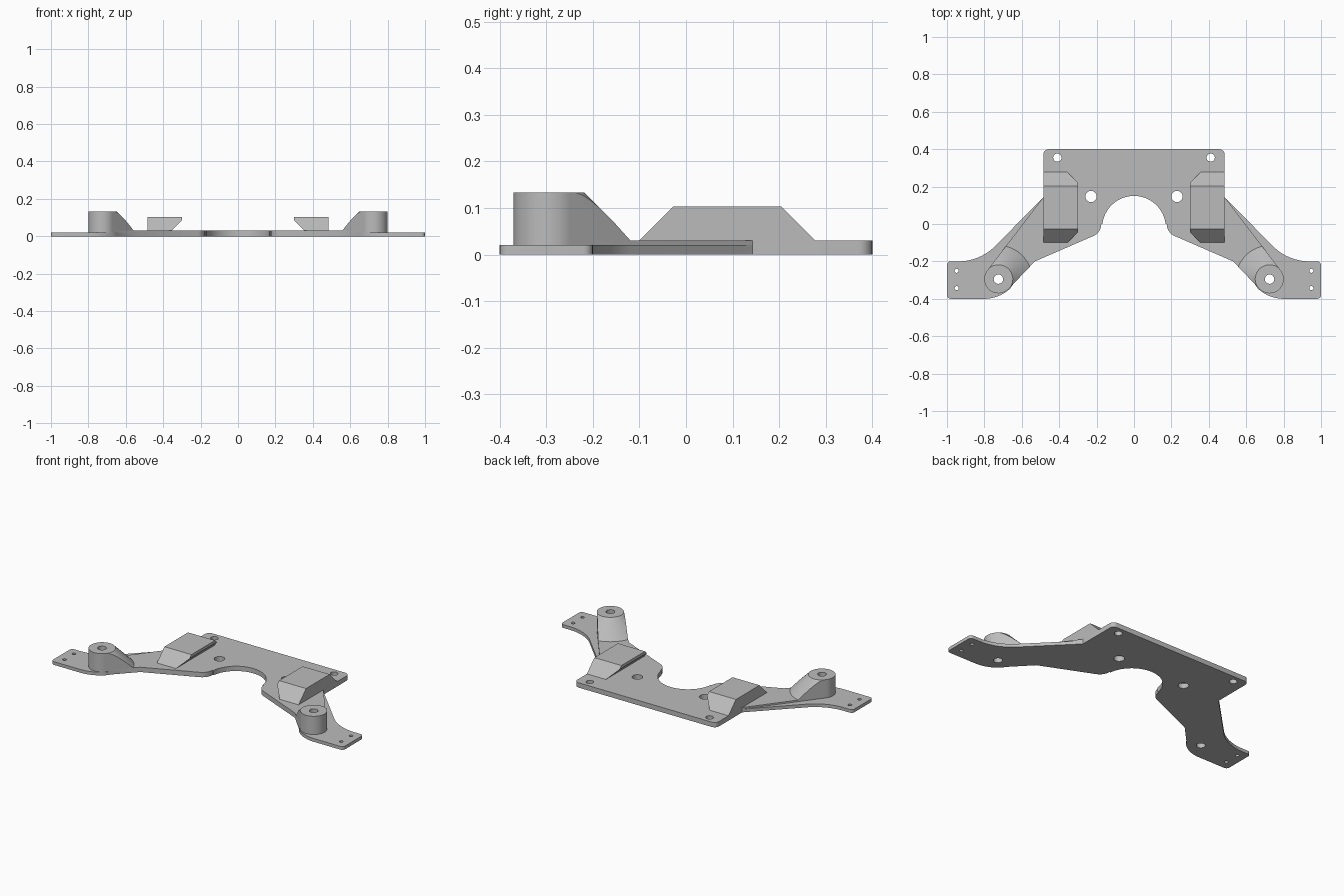
import bpy, bmesh
from math import sin, cos, radians

if "Cube" in bpy.data.objects:
    bpy.data.objects.remove(bpy.data.objects["Cube"], do_unlink=True)

grey = bpy.data.materials.new("plain grey")
grey.use_nodes = True
grey.diffuse_color = (0.5, 0.5, 0.5, 1)
grey.node_tree.nodes["Principled BSDF"].inputs["Base Color"].default_value = (0.5, 0.5, 0.5, 1)

PLATE, WING, TOP = 0.03, 0.02, 0.133
BOSS, BOSS_R = (0.725, -0.295), 0.0755


def arc(centre, r, a0, a1, n=12):
    angles = [radians(a0 + (a1 - a0) * i / n) for i in range(n + 1)]
    return [(centre[0] + r * cos(a), centre[1] + r * sin(a)) for a in angles]


def finish(name, bm):
    bmesh.ops.recalc_face_normals(bm, faces=bm.faces)
    mesh = bpy.data.meshes.new(name)
    bm.to_mesh(mesh)
    bm.free()
    obj = bpy.data.objects.new(name, mesh)
    bpy.context.collection.objects.link(obj)
    mesh.materials.append(grey)
    return obj


def loft(name, bottom, top):
    """Solid between two matching loops of 3D points."""
    bm = bmesh.new()
    a, b = [[bm.verts.new(p) for p in loop] for loop in (bottom, top)]
    bm.faces.new(a)
    bm.faces.new(b)
    for i in range(len(a)):
        j = (i + 1) % len(a)
        bm.faces.new((a[i], a[j], b[j], b[i]))
    return finish(name, bm)


def prism(name, pts, z0, z1, side=1):
    return loft(name, [(side * x, y, z0) for x, y in pts], [(side * x, y, z1) for x, y in pts])


def combine(obj, tool, operation):
    mod = obj.modifiers.new("cut", 'BOOLEAN')
    mod.operation, mod.object, mod.solver = operation, tool, 'EXACT'
    bpy.context.view_layer.objects.active = obj
    bpy.ops.object.modifier_apply(modifier=mod.name)
    bpy.data.objects.remove(tool, do_unlink=True)


def drill(obj, x, y, r):
    combine(obj, prism("drill", arc((x, y), r, 0, 345, 23), -0.1, 0.3), 'DIFFERENCE')


# Arm outline points shared by the plate and the bosses
boss_round = arc(BOSS, BOSS_R, 37.6, -136.4, 32)
arm_outer, arm_inner = (0.485, 0.143), (0.53, -0.2)

# Main plate with the rounded notch at the front
half = arc((0.455, 0.37), 0.03, 90, 0, 6) + [arm_outer] + boss_round + [arm_inner]
half += arc((0.245, 0), 0.07, 244, 180, 8) + arc((0, -0.02), 0.17, 7, 90, 20)
plate = prism("base_plate", half + [(-x, y) for x, y in reversed(half[:-1])], 0, PLATE)

# Thinner wing tips
wing = [(0.45, 0.1), arm_outer] + arc((0.94, 0.08), 0.28, 225, 270, 16)
wing += arc((0.98, -0.22), 0.02, 90, 0, 5) + arc((0.98, -0.38), 0.02, 0, -90, 5)
wing += arc((0.8, -0.2), 0.2, -90, -135, 12) + [(0.6, -0.25)]
for side in (1, -1):
    combine(plate, prism("wing", wing, 0, WING, side), 'UNION')

# Screw holes
for side in (1, -1):
    for x, y, r in ((0.41, 0.355, 0.022), (0.23, 0.147, 0.03), (*BOSS, 0.025),
                    (0.948, -0.25, 0.011), (0.948, -0.343, 0.011)):
        drill(plate, side * x, y, r)

parts = [plate]
for side, label in ((1, "left"), (-1, "right")):
    # Boss: a cone trimmed to the arm width, leaving a ramp on the inner side
    boss = prism(label + "_boss", [arm_outer] + boss_round + [arm_inner], PLATE, TOP, side)
    centre = (side * BOSS[0], BOSS[1])
    rings = [[(x, y, z) for x, y in arc(centre, r, 0, 354, 59)]
             for r, z in ((0.2, 0.01), (0.07, 0.14))]
    combine(boss, loft("cone", *rings), 'INTERSECT')
    drill(boss, *centre, 0.025)

    # Mounting block: undercut inner side, sloping front and back
    section = [(0.485, 0.03), (0.485, 0.103), (0.3, 0.103), (0.3, 0.085), (0.355, 0.03)]
    block = loft(label + "_block",
                 [(side * x, -0.1 + z - PLATE, z) for x, z in section],
                 [(side * x, 0.277 - z + PLATE, z) for x, z in section])
    parts += [boss, block]

# Smooth the round walls, keep the edges sharp
bpy.ops.object.select_all(action='DESELECT')
for obj in parts:
    obj.select_set(True)
bpy.context.view_layer.objects.active = plate
bpy.ops.object.shade_smooth_by_angle(angle=radians(30))
